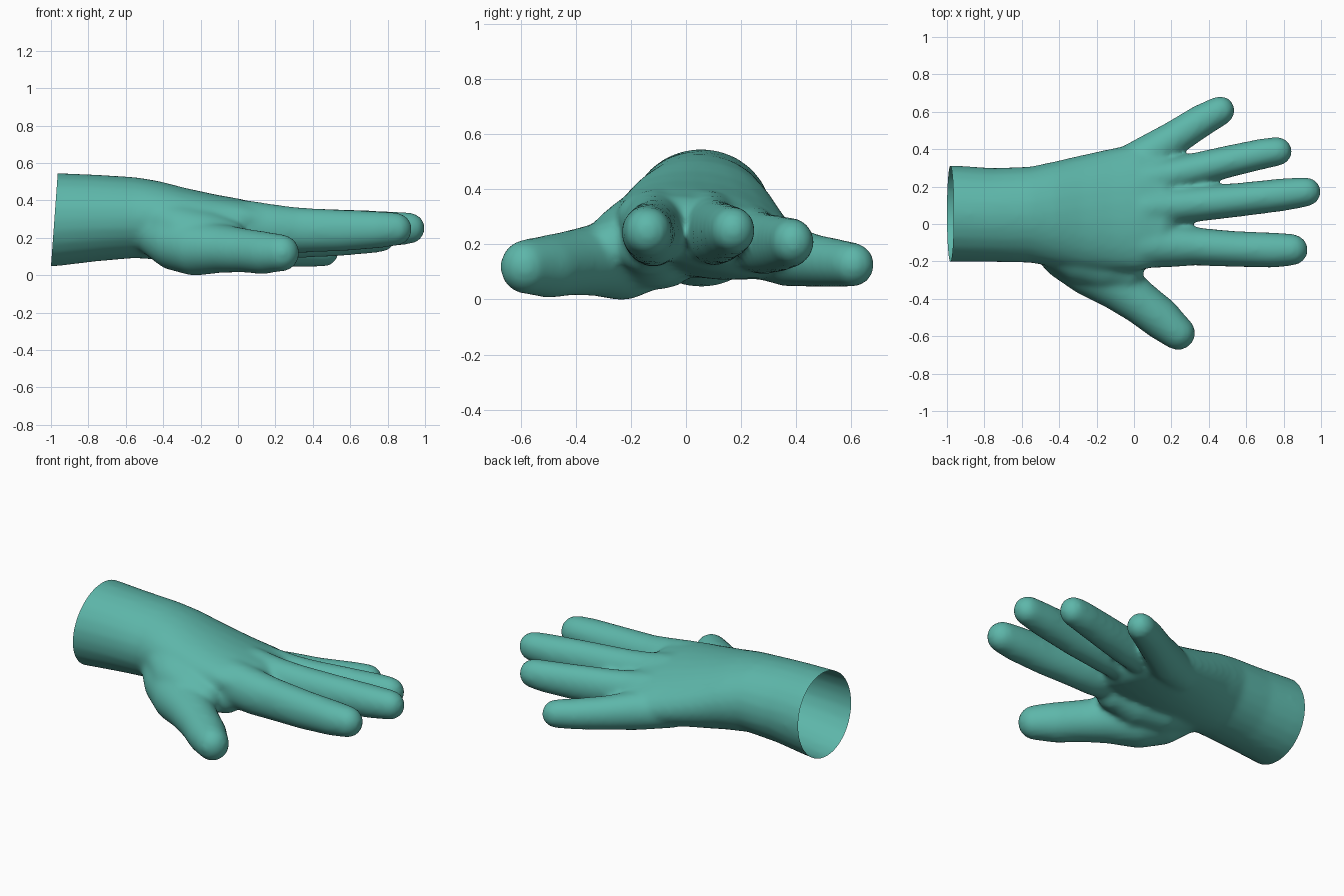
import bpy, bmesh, math
from mathutils import Vector

bm = bmesh.new()


def tube(sections, heading=None, n=24):
    """Closed tube through (x, y, z, half width, half height, roll) sections with a rounded far end."""
    pts = [Vector(s[:3]) for s in sections]
    d = heading or (pts[-1] - pts[0]).normalized()
    side = Vector((0, 0, 1)).cross(d).normalized()
    up = d.cross(side)
    rows = list(zip(pts, [s[3:] for s in sections]))
    # dome over the tip
    p, (w, h, roll) = rows[-1]
    for a in (22, 45, 65, 80):
        a = math.radians(a)
        rows.append((p + d * math.sin(a) * min(w, h), (w * math.cos(a), h * math.cos(a), roll)))
    rings = []
    for p, (w, h, roll) in rows:
        s2 = side * math.cos(roll) + up * math.sin(roll)
        u2 = up * math.cos(roll) - side * math.sin(roll)
        rings.append([bm.verts.new(p + s2 * w * math.cos(t) + u2 * h * math.sin(t))
                      for t in (2 * math.pi * i / n for i in range(n))])
    for a, b in zip(rings, rings[1:]):
        for i in range(n):
            j = (i + 1) % n
            bm.faces.new((a[i], a[j], b[j], b[i]))
    bm.faces.new(rings[0][::-1])
    bm.faces.new(rings[-1])


X = Vector((1, 0, 0))
# forearm, wrist and back of the hand
tube([(-1.12, .055, .295, .262, .256, 0), (-.95, .055, .302, .258, .248, 0),
      (-.75, .048, .31, .252, .232, 0), (-.55, .05, .312, .258, .217, 0),
      (-.42, .052, .297, .285, .21, -.08), (-.28, .06, .275, .312, .192, -.15),
      (-.12, .075, .255, .335, .172, -.2), (.02, .09, .244, .35, .152, -.22),
      (.11, .1, .236, .34, .134, -.23)], X)
# index, middle, ring and little fingers
tube([(-.15, -.09, .28, .11, .12, 0), (.05, -.112, .27, .125, .135, 0),
      (.2, -.118, .252, .114, .13, 0), (.32, -.12, .245, .102, .122, 0),
      (.55, -.134, .243, .096, .112, 0), (.75, -.14, .247, .095, .1, 0),
      (.845, -.138, .25, .086, .09, 0)])
tube([(-.15, .06, .28, .11, .11, 0), (.05, .08, .272, .115, .13, 0),
      (.2, .095, .252, .1, .126, 0), (.32, .106, .246, .096, .12, 0),
      (.55, .128, .246, .091, .111, 0), (.8, .157, .251, .088, .096, 0),
      (.92, .172, .255, .08, .085, 0)])
tube([(-.15, .2, .25, .11, .11, 0), (.05, .23, .23, .11, .12, 0),
      (.2, .262, .212, .092, .115, 0), (.32, .289, .206, .09, .111, 0),
      (.5, .333, .206, .086, .104, 0), (.7, .378, .21, .082, .092, 0),
      (.768, .388, .212, .078, .085, 0)])
tube([(-.12, .27, .18, .1, .1, 0), (.08, .37, .162, .108, .112, 0),
      (.22, .462, .145, .093, .097, 0), (.36, .552, .135, .088, .088, 0),
      (.46, .606, .13, .08, .081, 0)])
# thumb, its fleshy base and the web beside it
tube([(-.48, -.08, .24, .11, .12, 0), (-.36, -.15, .185, .15, .15, 0),
      (-.22, -.24, .15, .155, .152, 0), (-.08, -.335, .145, .132, .13, 0),
      (.04, -.425, .135, .116, .118, 0), (.15, -.51, .122, .112, .114, 0),
      (.235, -.582, .122, .094, .1, 0)])
tube([(-.44, -.06, .22, .13, .13, 0), (-.28, -.09, .19, .15, .15, 0),
      (-.1, -.13, .185, .14, .135, 0), (.02, -.14, .2, .11, .11, 0)])
tube([(-.46, -.1, .29, .1, .13, .5), (-.3, -.18, .25, .14, .13, .5),
      (-.15, -.23, .22, .14, .12, .5), (-.05, -.26, .2, .1, .1, .5)])

bmesh.ops.recalc_face_normals(bm, faces=bm.faces)
mesh = bpy.data.meshes.new("hand")
bm.to_mesh(mesh)
bm.free()
hand = bpy.data.objects.new("hand", mesh)
bpy.context.collection.objects.link(hand)

# melt the parts into one skin
rm = hand.modifiers.new("skin", 'REMESH')
rm.mode = 'VOXEL'
rm.voxel_size = 0.014
sm = hand.modifiers.new("soften", 'SMOOTH')
sm.factor = 0.5
sm.iterations = 18
deps = bpy.context.evaluated_depsgraph_get()
skin = bpy.data.meshes.new_from_object(hand.evaluated_get(deps))
hand.modifiers.clear()
hand.data = skin

# cut the forearm open at a slight slant
bm = bmesh.new()
bm.from_mesh(skin)
bmesh.ops.bisect_plane(bm, geom=bm.verts[:] + bm.edges[:] + bm.faces[:], dist=1e-5,
                       plane_co=(-1, 0, .05), plane_no=(.99, 0, -.072), clear_inner=True)
# rest the lowest point on the ground
low = min(v.co.z for v in bm.verts)
bmesh.ops.translate(bm, verts=bm.verts, vec=(0, 0, -low))
for f in bm.faces:
    f.smooth = True
bm.to_mesh(skin)
bm.free()

mat = bpy.data.materials.new("teal")
mat.diffuse_color = (.11, .47, .40, 1)
skin.materials.clear()
skin.materials.append(mat)
